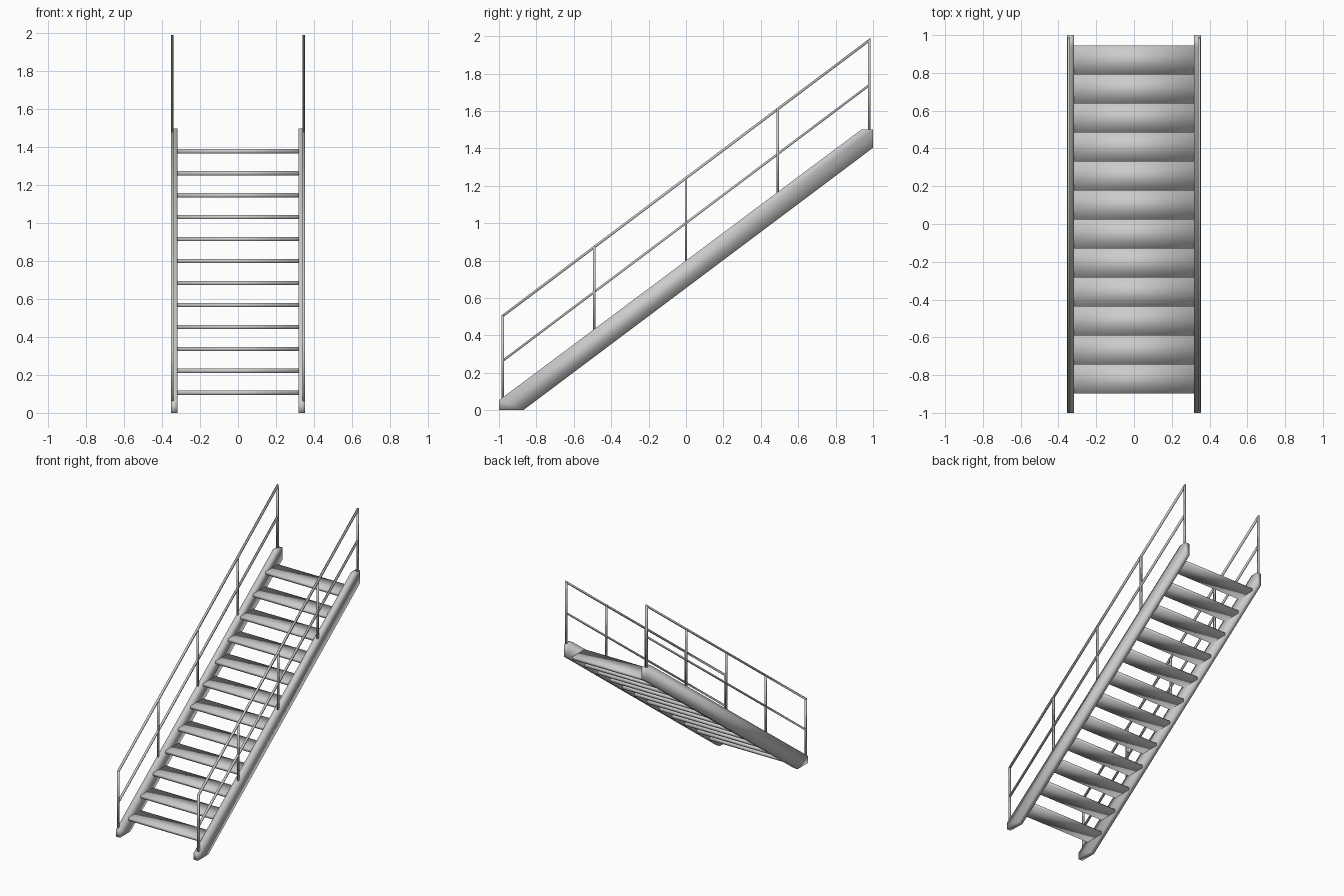
import bpy, bmesh

if "Cube" in bpy.data.objects:
    bpy.data.objects.remove(bpy.data.objects["Cube"])

SLOPE = 0.752


def extrude_profile(name, profile, x0, x1):
    """Solid from a (y, z) outline swept along x, softly shaded."""
    bm = bmesh.new()
    face = bm.faces.new([bm.verts.new((x0, y, z)) for y, z in profile])
    ext = bmesh.ops.extrude_face_region(bm, geom=[face])
    moved = [v for v in ext["geom"] if isinstance(v, bmesh.types.BMVert)]
    bmesh.ops.translate(bm, verts=moved, vec=(x1 - x0, 0, 0))
    bmesh.ops.recalc_face_normals(bm, faces=bm.faces)
    for f in bm.faces:
        f.smooth = True
    mesh = bpy.data.meshes.new(name)
    bm.to_mesh(mesh)
    bm.free()
    obj = bpy.data.objects.new(name, mesh)
    bpy.context.collection.objects.link(obj)
    return obj


def mirrored(obj):
    """Repeat a part on the opposite side of the stair."""
    obj.modifiers.new("mirror", "MIRROR").use_axis[0] = True


def rail(name, z_mid, height):
    """Sloped bar; z_mid is its centre height at y = 0."""
    y, h = 0.986, height / 2
    a, b = z_mid - SLOPE * y, z_mid + SLOPE * y
    mirrored(extrude_profile(
        name, [(-y, a - h), (y, b - h), (y, b + h), (-y, a + h)], 0.339, 0.353))


# Side stringers, cut level at the floor and at the landing
mirrored(extrude_profile("stringer", [
    (-1, 0), (-0.87, 0), (1, 1.403), (1, 1.5), (0.937, 1.5), (-1, 0.053)],
    0.318, 0.354))

# Treads
for i in range(12):
    y = -0.898 + i * 0.1536
    z = 0.095 + i * 0.1157
    extrude_profile(f"tread_{i + 1}", [
        (y, z), (y + 0.154, z), (y + 0.154, z + 0.022), (y, z + 0.022)],
        -0.32, 0.32)

# Handrail posts
for i in range(5):
    y = -0.98 + i * 0.49
    bottom = min(0.79 + 0.747 * y, 1.49)
    top = 1.243 + SLOPE * y
    w = 0.0065
    mirrored(extrude_profile(f"post_{i + 1}", [
        (y - w, bottom), (y + w, bottom), (y + w, top), (y - w, top)],
        0.339, 0.353))

# Handrail and middle rail
rail("handrail", 1.241, 0.017)
rail("middle_rail", 1.001, 0.015)
